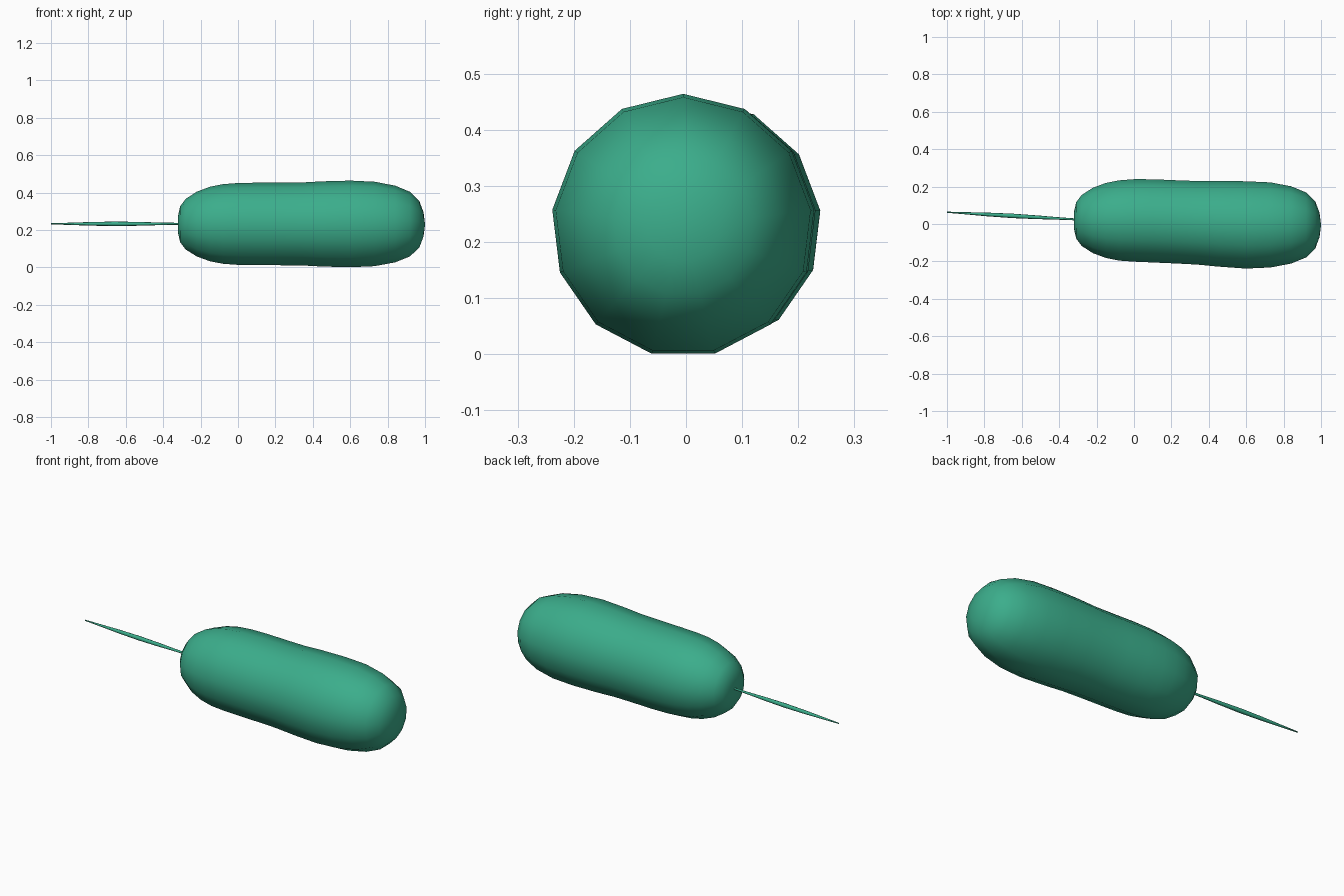
import bpy, bmesh, math

if "Cube" in bpy.data.objects:
    bpy.data.objects.remove(bpy.data.objects["Cube"])

green = bpy.data.materials.new("sea_green")
green.diffuse_color = (0.044, 0.42, 0.26, 1)
green.use_nodes = True
green.node_tree.nodes["Principled BSDF"].inputs["Base Color"].default_value = green.diffuse_color


def lathe_x(name, profile, sides, center):
    """Rings along x from (x, radius) pairs; center(x) gives the axis y, z."""
    bm = bmesh.new()
    rings = []
    for x, r in profile:
        cy, cz = center(x)
        if r == 0:
            rings.append([bm.verts.new((x, cy, cz))])
            continue
        ring = []
        for i in range(sides):
            a = 2 * math.pi * i / sides
            ring.append(bm.verts.new((x, cy + r * math.sin(a), cz + r * math.cos(a))))
        rings.append(ring)
    for a, b in zip(rings, rings[1:]):
        for i in range(sides):
            j = (i + 1) % sides
            if len(a) == 1:
                bm.faces.new((a[0], b[i], b[j]))
            elif len(b) == 1:
                bm.faces.new((a[i], b[0], a[j]))
            else:
                bm.faces.new((a[i], b[i], b[j], a[j]))
    bmesh.ops.recalc_face_normals(bm, faces=bm.faces)
    for f in bm.faces:
        f.smooth = True
    mesh = bpy.data.meshes.new(name)
    bm.to_mesh(mesh)
    bm.free()
    mesh.materials.append(green)
    obj = bpy.data.objects.new(name, mesh)
    bpy.context.collection.objects.link(obj)
    return obj


# Rounded body with a faint waist and a slightly bent axis
body_profile = [(-0.322, 0), (-0.32, 0.05), (-0.309, 0.098), (-0.28, 0.137),
                (-0.22, 0.176), (-0.15, 0.202), (-0.08, 0.216), (0.0, 0.222),
                (0.1, 0.224), (0.22, 0.224), (0.34, 0.225), (0.45, 0.231),
                (0.6, 0.235), (0.73, 0.229), (0.84, 0.208), (0.92, 0.175),
                (0.97, 0.125), (0.992, 0.065), (1.0, 0)]
lathe_x("body", body_profile, 13,
        lambda x: (0.019 - 0.024 * min(1, max(0, (x - 0.05) / 0.55)), 0.229))

# Thin spindle-shaped tail
tail_profile = [(-1.0, 0), (-0.999, 0.003), (-0.9, 0.006), (-0.78, 0.010),
                (-0.65, 0.012), (-0.52, 0.010), (-0.42, 0.007), (-0.3, 0.005),
                (-0.28, 0)]
lathe_x("tail", tail_profile, 8,
        lambda x: (0.025 - 0.056 * (x + 0.32), 0.233))
